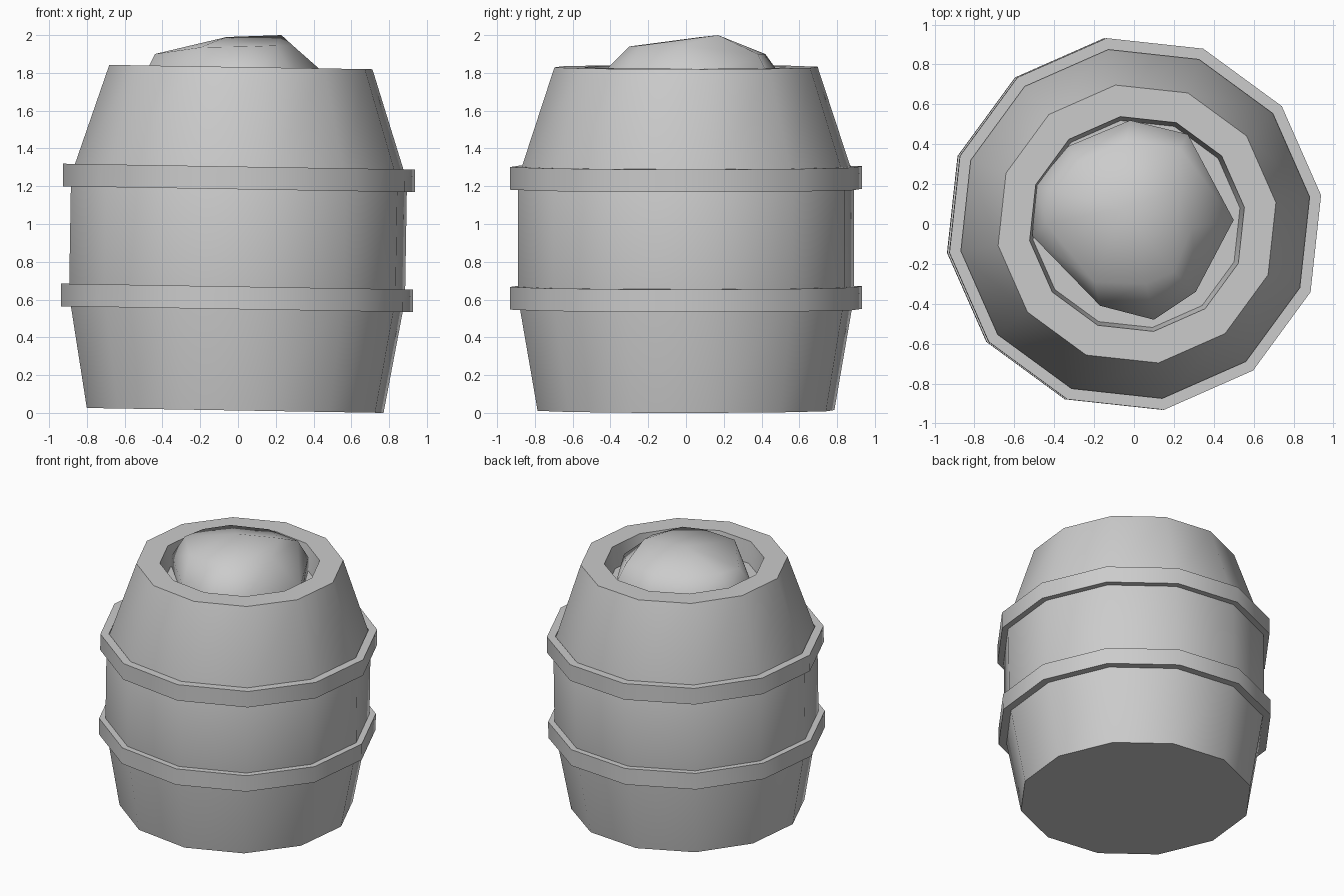
import bpy, bmesh, math
from mathutils import Matrix

if "Cube" in bpy.data.objects:
    bpy.data.objects.remove(bpy.data.objects["Cube"])

SIDES = 12
START = math.radians(8.8)
# the barrel leans very slightly to the right
LEAN = Matrix.Translation((-0.015, 0, 0.013)) @ Matrix.Rotation(math.radians(0.95), 4, 'Y')


def finish(name, bm, angle):
    bmesh.ops.recalc_face_normals(bm, faces=bm.faces)
    mesh = bpy.data.meshes.new(name)
    bm.to_mesh(mesh)
    bm.free()
    ob = bpy.data.objects.new(name, mesh)
    bpy.context.collection.objects.link(ob)
    bpy.ops.object.select_all(action='DESELECT')
    bpy.context.view_layer.objects.active = ob
    ob.select_set(True)
    bpy.ops.object.shade_smooth_by_angle(angle=math.radians(angle))
    return ob


def bridge(bm, a, b):
    n = len(a)
    for i in range(n):
        j = (i + 1) % n
        bm.faces.new((a[i], a[j], b[j], b[i]))


def lathe(name, profile, closed=False):
    bm = bmesh.new()
    rings = []
    for r, z in profile:
        angles = [START + math.tau * i / SIDES for i in range(SIDES)]
        rings.append([bm.verts.new((r * math.cos(t), r * math.sin(t), z)) for t in angles])
    for a, b in zip(rings, rings[1:]):
        bridge(bm, a, b)
    if closed:
        bridge(bm, rings[-1], rings[0])
    else:
        bm.faces.new(rings[0])
        bm.faces.new(rings[-1])
    bm.transform(LEAN)
    return finish(name, bm, 35)


# barrel with a recessed opening on top
lathe("barrel_body", [(0.795, 0), (0.90, 0.60), (0.90, 1.23), (0.705, 1.818),
                      (0.545, 1.818), (0.525, 1.66)])

# two hoops
for name, z in (("lower_hoop", 0.596), ("upper_hoop", 1.231)):
    lathe(name, [(0.885, z - 0.06), (0.943, z - 0.06), (0.943, z + 0.06), (0.885, z + 0.06)], True)

# faceted heap filling the opening: outline ring, shoulder ring, crown
outline = [(-0.51, -0.06), (-0.17, -0.41), (0.10, -0.48), (0.31, -0.34),
           (0.50, 0.02), (0.27, 0.45), (-0.02, 0.52), (-0.33, 0.39), (-0.49, 0.20)]
shoulder = [(-0.44, 0.0, 1.90), (-0.20, -0.29, 1.935), (0.06, -0.30, 1.94),
            (0.20, -0.24, 1.945), (0.29, -0.02, 1.945), (0.23, 0.38, 1.90),
            (-0.04, 0.42, 1.90), (-0.28, 0.31, 1.91), (-0.40, 0.16, 1.905)]
crown = [(-0.06, 0.08, 1.99), (0.23, 0.17, 2.0)]
bm = bmesh.new()
low = [bm.verts.new((x, y, 1.64)) for x, y in outline]
mid = [bm.verts.new((x, y, 1.76)) for x, y in outline]
up = [bm.verts.new(p) for p in shoulder]
left, peak = [bm.verts.new(p) for p in crown]
bridge(bm, low, mid)
bridge(bm, mid, up)
for i in range(9):
    j = (i + 1) % 9
    bm.faces.new((up[i], up[j], peak if 3 <= i <= 5 else left))
bm.faces.new((up[3], peak, left))
bm.faces.new((up[6], left, peak))
bm.faces.new(low)
finish("heap", bm, 50)
